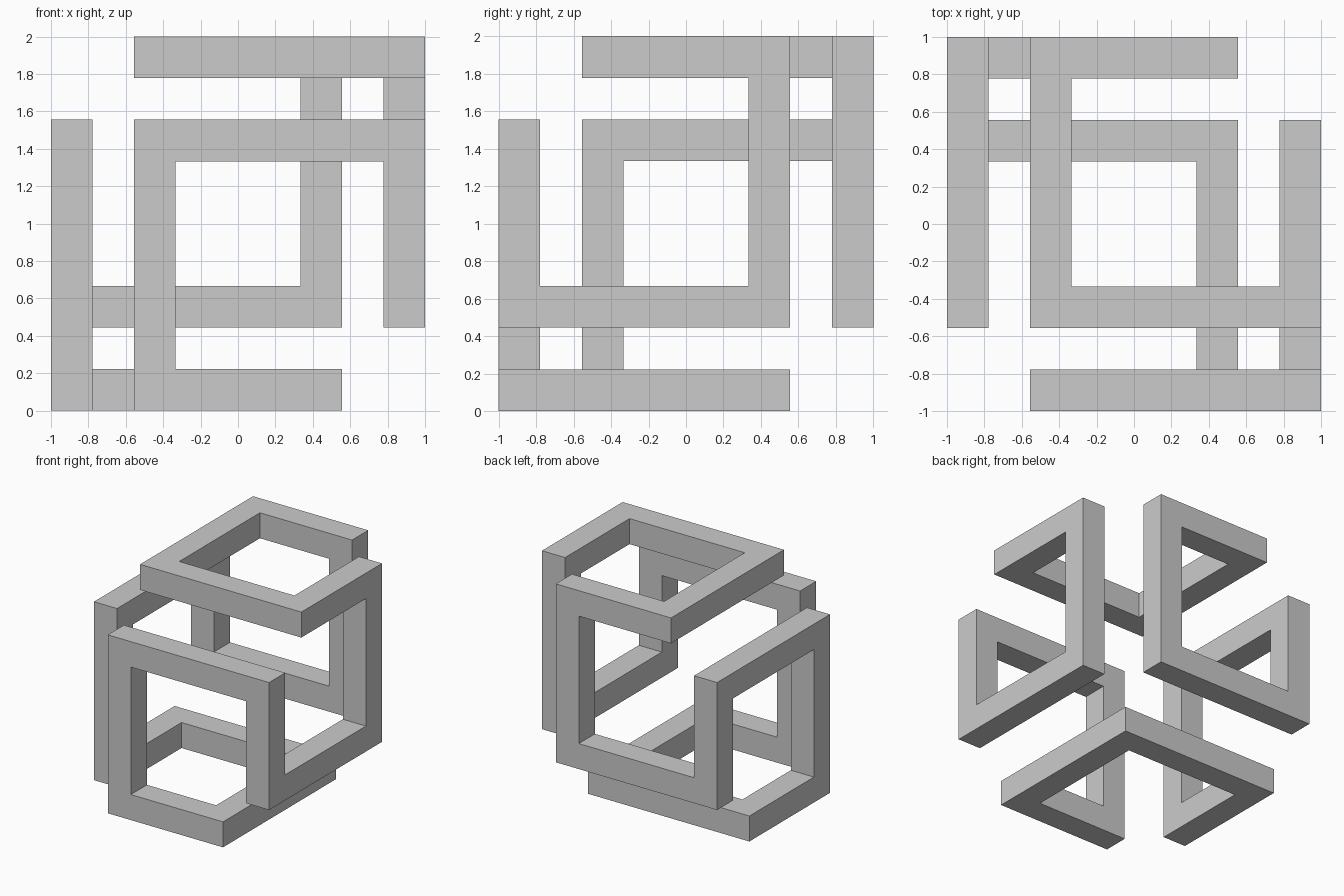
import bpy
import bmesh
from mathutils import Vector

if "Cube" in bpy.data.objects:
    bpy.data.objects.remove(bpy.data.objects["Cube"], do_unlink=True)

CELLS = 9                # the model fills a 9 x 9 x 9 grid
UNIT = 2 / CELLS         # bar thickness

# Half of the closed path; the other half is its reflection through the centre
half = [Vector(p) for p in ((2, 8, 8), (2, 2, 8), (8, 2, 8),
                            (8, 6, 8), (8, 6, 2), (8, 0, 2),
                            (8, 0, 6), (2, 0, 6), (2, 0, 0))]
centre = Vector((8, 8, 8))
path = half + [centre - p for p in half]

# Grid cells the bars pass through
cells = set()
for a, b in zip(path, path[1:] + path[:1]):
    steps = round((b - a).length)
    for i in range(steps + 1):
        cells.add(tuple(round(c) for c in a.lerp(b, i / steps)))


def add_side(bm, cell, axis, sign):
    """Add the square side of a cell that faces along one axis."""
    normal, u = Vector(), Vector()
    normal[axis] = sign / 2
    u[(axis + 1) % 3] = 0.5
    v = normal.cross(u) * 2
    mid = Vector(cell) - centre / 2 + normal
    corners = [mid + u + v, mid - u + v, mid - u - v, mid + u - v]
    bm.faces.new([bm.verts.new(c * UNIT + Vector((0, 0, 1))) for c in corners])


# Skin the cells as one continuous square bar
bm = bmesh.new()
for cell in sorted(cells):
    for axis in range(3):
        for sign in (-1, 1):
            neighbour = list(cell)
            neighbour[axis] += sign
            if tuple(neighbour) not in cells:
                add_side(bm, cell, axis, sign)
bmesh.ops.remove_doubles(bm, verts=bm.verts, dist=UNIT / 100)
bmesh.ops.dissolve_limit(bm, angle_limit=0.01, verts=bm.verts, edges=bm.edges)
bmesh.ops.recalc_face_normals(bm, faces=bm.faces)

mesh = bpy.data.meshes.new("folded_square_bar")
bm.to_mesh(mesh)
bm.free()
bar = bpy.data.objects.new("folded_square_bar", mesh)
bpy.context.collection.objects.link(bar)

# Plain grey finish
grey = bpy.data.materials.new("light_grey")
grey.use_nodes = True
colour = (0.6, 0.6, 0.6, 1)
grey.diffuse_color = colour
grey.node_tree.nodes["Principled BSDF"].inputs["Base Color"].default_value = colour
mesh.materials.append(grey)
